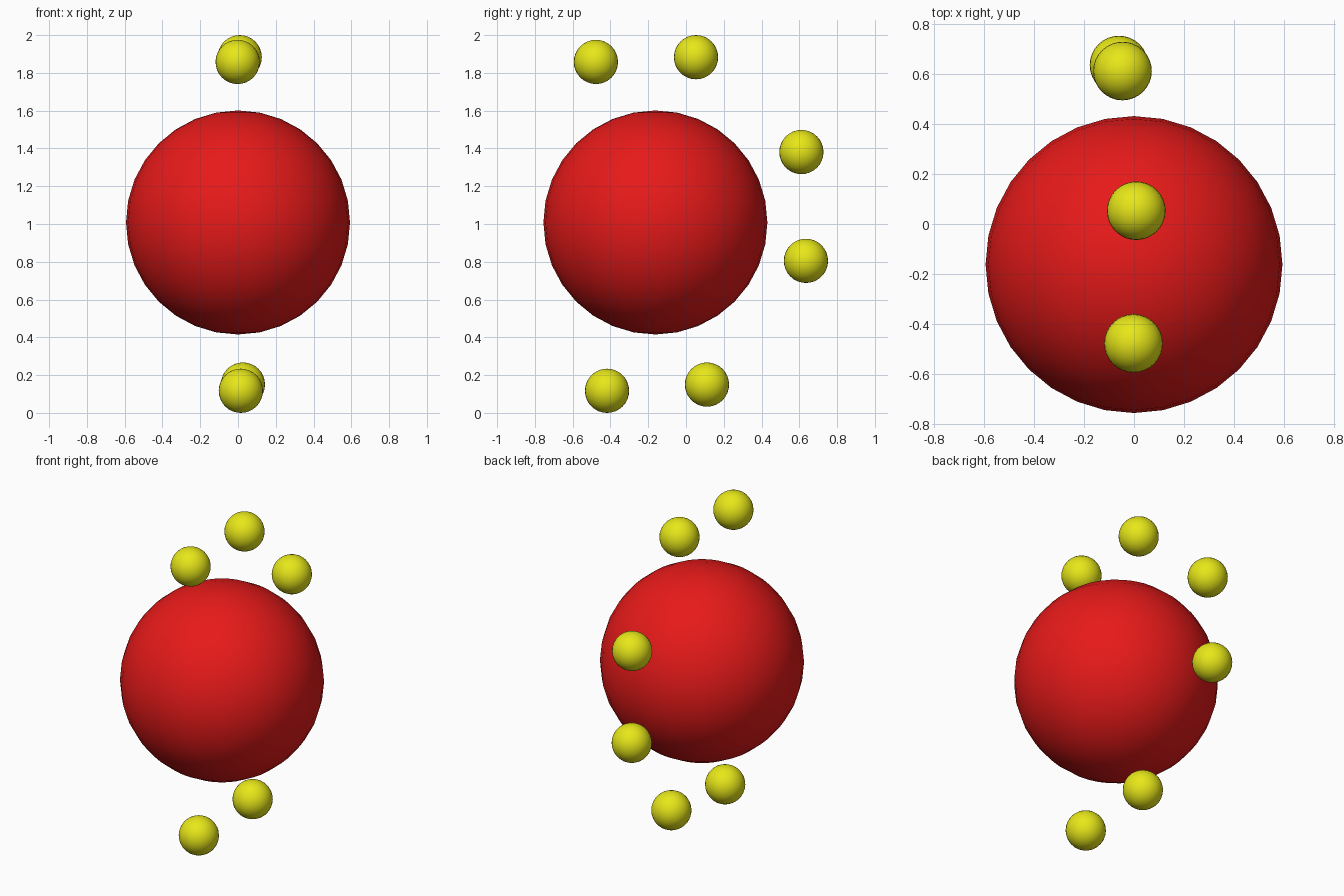
import bpy

if "Cube" in bpy.data.objects:
    bpy.data.objects.remove(bpy.data.objects["Cube"])


def material(name, color):
    mat = bpy.data.materials.new(name)
    mat.diffuse_color = color
    mat.use_nodes = True
    mat.node_tree.nodes["Principled BSDF"].inputs["Base Color"].default_value = mat.diffuse_color
    return mat


def ball(name, center, radius, mat):
    bpy.ops.mesh.primitive_uv_sphere_add(segments=32, ring_count=16,
                                         radius=radius, location=center)
    obj = bpy.context.object
    obj.name = name
    obj.data.materials.append(mat)
    bpy.ops.object.shade_smooth()
    return obj


red = material("red", (0.8, 0.01, 0.01, 1))
yellow = material("yellow", (0.8, 0.8, 0.01, 1))

# Large central ball
ball("central_ball", (0, -0.162, 1.008), 0.593, red)

# Small balls arranged in a C-shaped arc around the back
small_centers = [
    (-0.002, -0.477, 1.858),
    (0.009, 0.053, 1.883),
    (-0.046, 0.611, 1.381),
    (-0.060, 0.635, 0.805),
    (0.026, 0.111, 0.150),
    (0.015, -0.418, 0.117),
]
for i, center in enumerate(small_centers, 1):
    ball(f"small_ball_{i}", center, 0.117, yellow)
